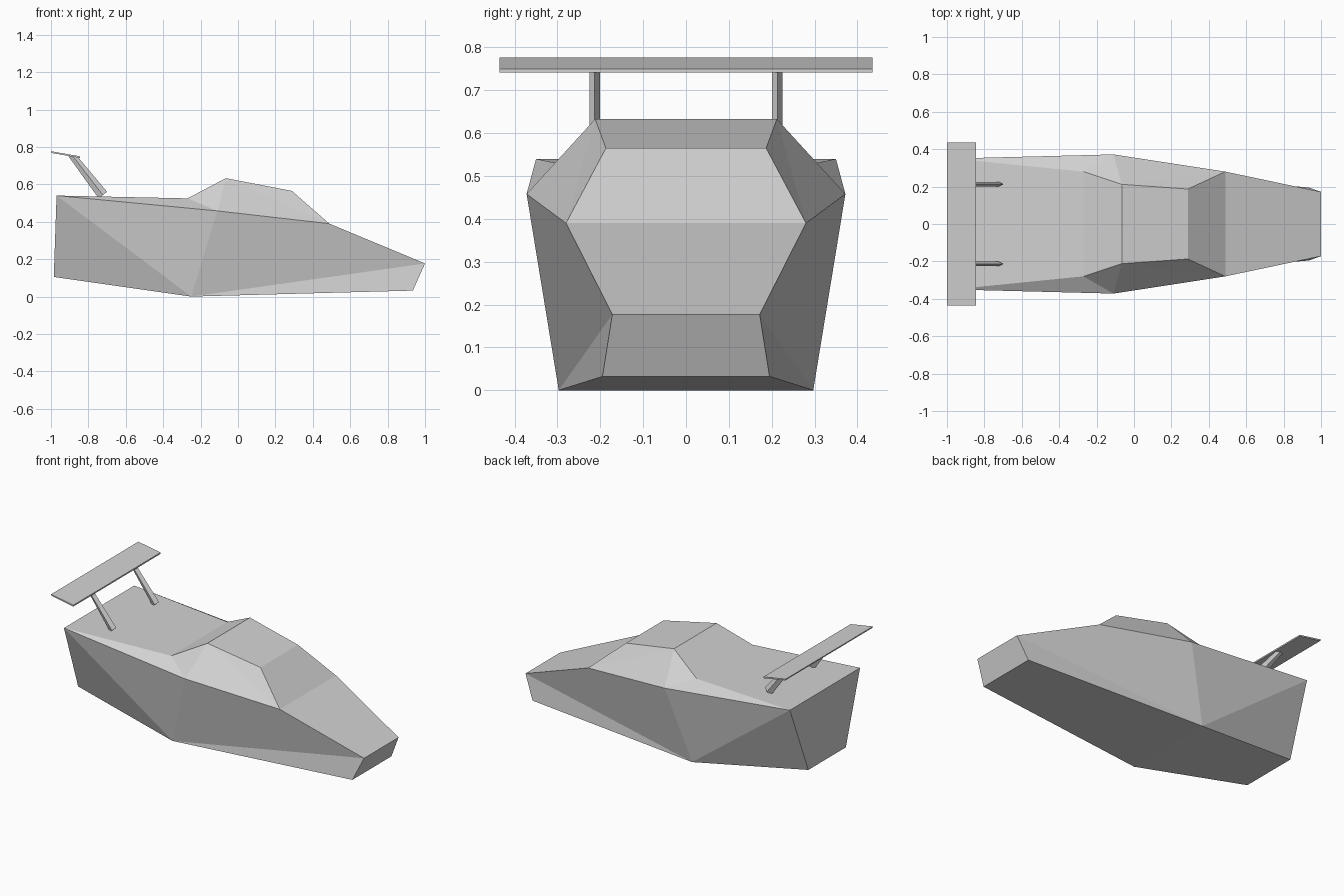
import bpy, bmesh

if "Cube" in bpy.data.objects:
    bpy.data.objects.remove(bpy.data.objects["Cube"])

grey = bpy.data.materials.new("light_grey")
grey.diffuse_color = (0.65, 0.65, 0.65, 1)
grey.use_nodes = True
grey.node_tree.nodes["Principled BSDF"].inputs["Base Color"].default_value = grey.diffuse_color


def make_object(name, verts, faces, smooth=False):
    mesh = bpy.data.meshes.new(name)
    mesh.from_pydata(verts, [], faces)
    bm = bmesh.new()
    bm.from_mesh(mesh)
    bmesh.ops.recalc_face_normals(bm, faces=bm.faces)
    bm.to_mesh(mesh)
    bm.free()
    mesh.materials.append(grey)
    for p in mesh.polygons:
        p.use_smooth = smooth
    obj = bpy.data.objects.new(name, mesh)
    bpy.context.collection.objects.link(obj)
    return obj


def loft(name, a, b, smooth=False):
    """Closed solid between two matching outlines."""
    n = len(a)
    faces = [(i, (i + 1) % n, (i + 1) % n + n, i + n) for i in range(n)]
    faces += [tuple(range(n)), tuple(range(n, 2 * n))]
    return make_object(name, a + b, faces, smooth)


# Body: corner points of one half (x, half width, z)
P = {
    "rear_bottom": (-0.985, 0.187, 0.105),
    "rear_top": (-0.97, 0.35, 0.54),
    "deck": (-0.27, 0.28, 0.525),
    "roof_rear": (-0.065, 0.212, 0.633),
    "roof_front": (0.288, 0.187, 0.565),
    "screen_base": (0.488, 0.28, 0.39),
    "nose_top": (1.0, 0.172, 0.177),
    "nose_bottom": (0.935, 0.195, 0.032),
    "keel": (-0.25, 0.297, 0.0),
    "shoulder": (-0.11, 0.372, 0.458),
}
names = list(P)
verts = [P[n] for n in names] + [(x, -y, z) for x, y, z in P.values()]
N = len(names)

# Strips across the car, following the centre outline all the way round
faces = [(i, (i + 1) % 9, (i + 1) % 9 + N, i + N) for i in range(9)]

# Side panels, mirrored
panels = [
    ("rear_top", "rear_bottom", "keel"),
    ("rear_top", "keel", "shoulder"),
    ("shoulder", "keel", "screen_base"),
    ("screen_base", "keel", "nose_top"),
    ("nose_top", "keel", "nose_bottom"),
    ("rear_top", "shoulder", "deck"),
    ("deck", "shoulder", "roof_rear"),
    ("roof_rear", "shoulder", "screen_base"),
    ("roof_rear", "screen_base", "roof_front"),
]
for panel in panels:
    ids = [names.index(n) for n in panel]
    faces.append(tuple(ids))
    faces.append(tuple(i + N for i in ids))
make_object("body", verts, faces)

# Rear wing blade
blade = [(-1.0, 0.777), (-0.845, 0.75), (-0.845, 0.741), (-0.998, 0.768)]
loft("rear_wing", [(x, -0.435, z) for x, z in blade],
     [(x, 0.435, z) for x, z in blade])

# Wing struts: slim lens-shaped section, raked back
for side, label in ((1, "left"), (-1, "right")):
    def section(lead, trail):
        (x0, z0), (x1, z1) = lead, trail
        xm, zm = (x0 + x1) / 2, (z0 + z1) / 2
        y = 0.213 * side
        return [(x0, y, z0), (xm, y + 0.012, zm), (x1, y, z1), (xm, y - 0.012, zm)]
    loft("wing_strut_" + label, section((-0.855, 0.745), (-0.91, 0.755)),
         section((-0.70, 0.56), (-0.745, 0.525)))
